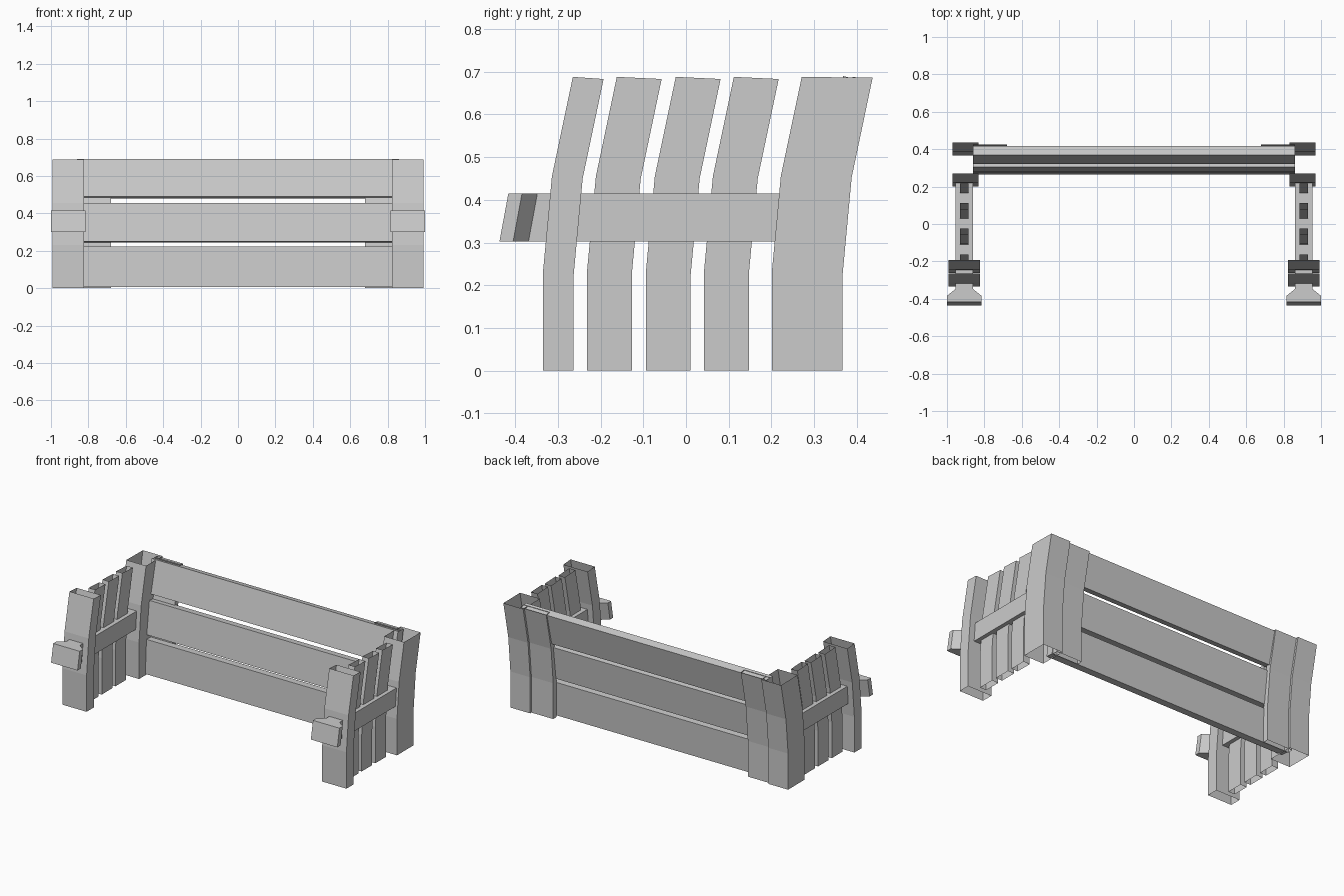
import bpy

if "Cube" in bpy.data.objects:
    bpy.data.objects.remove(bpy.data.objects["Cube"])

# Shared bend of every upright: (height, backward shift)
BEND = [(0.0, 0.0), (0.23, 0.0), (0.455, 0.021), (0.688, 0.07)]


def make(name, verts, faces):
    me = bpy.data.meshes.new(name)
    me.from_pydata(verts, [], faces)
    ob = bpy.data.objects.new(name, me)
    bpy.context.collection.objects.link(ob)
    return ob


def loft(name, rings, caps):
    """Join equal-sized rings of points with quads."""
    n = len(rings[0])
    verts = [v for r in rings for v in r]
    faces = []
    for i in range(len(rings) - 1):
        for j in range(n):
            k = (j + 1) % n
            faces.append((i * n + j, i * n + k, (i + 1) * n + k, (i + 1) * n + j))
    if caps:
        faces.append(tuple(reversed(range(n))))
        faces.append(tuple(range(len(verts) - n, len(verts))))
    return make(name, verts, faces)


def upright(name, x0, x1, y0, y1, drop=0.005):
    """Bent hollow box, open at top and bottom."""
    rings = []
    for z, s in BEND:
        zb = z - drop if z else 0
        rings.append([(x0, y0 + s, z), (x1, y0 + s, z), (x1, y1 + s, zb), (x0, y1 + s, zb)])
    return loft(name, rings, False)


def mirror(ob):
    ob.modifiers.new("mirror", 'MIRROR').use_mirror_merge = False


# Corner posts and backing boards
mirror(upright("front_post", 0.823, 0.992, -0.335, -0.263))
mirror(upright("back_post", 0.832, 0.97, 0.201, 0.367, 0.002))
mirror(upright("backing_board", 0.68, 0.86, 0.32, 0.354, 0.004))

# Side slats
for i, y in enumerate((-0.232, -0.094, 0.042)):
    mirror(upright(f"side_slat_{i + 1}", 0.886, 0.93, y, y + 0.105))

# Arm rail with flared, slanted front block
CX = 0.9075
rings = []
for yb, yt, h in ((0.225, 0.225, 0.047), (-0.369, -0.348, 0.047),
                  (-0.405, -0.384, 0.0925), (-0.437, -0.416, 0.0925)):
    rings.append([(CX - h, yb, 0.302), (CX - h, yt, 0.415),
                  (CX + h, yt, 0.415), (CX + h, yb, 0.302)])
mirror(loft("arm_rail", rings, True))

# Back planks, each leaning a bit more: front bottom and front top (y, z)
for i, (y0, z0, y1, z1) in enumerate(((0.264, 0.008, 0.275, 0.222),
                                      (0.278, 0.25, 0.304, 0.457),
                                      (0.32, 0.491, 0.368, 0.69))):
    dy, dz = y1 - y0, z1 - z0
    t = 0.048
    drop = t * dy / dz
    prof = [(y0, z0), (y0 + t, z0 - drop), (y1 + t, z1 - drop), (y1, z1)]
    loft(f"back_plank_{i + 1}", [[(x, y, z) for y, z in prof] for x in (-0.86, 0.86)], True)

# Outward normals
import bmesh
for ob in bpy.data.objects:
    bm = bmesh.new()
    bm.from_mesh(ob.data)
    bmesh.ops.recalc_face_normals(bm, faces=bm.faces)
    bm.to_mesh(ob.data)
    bm.free()
